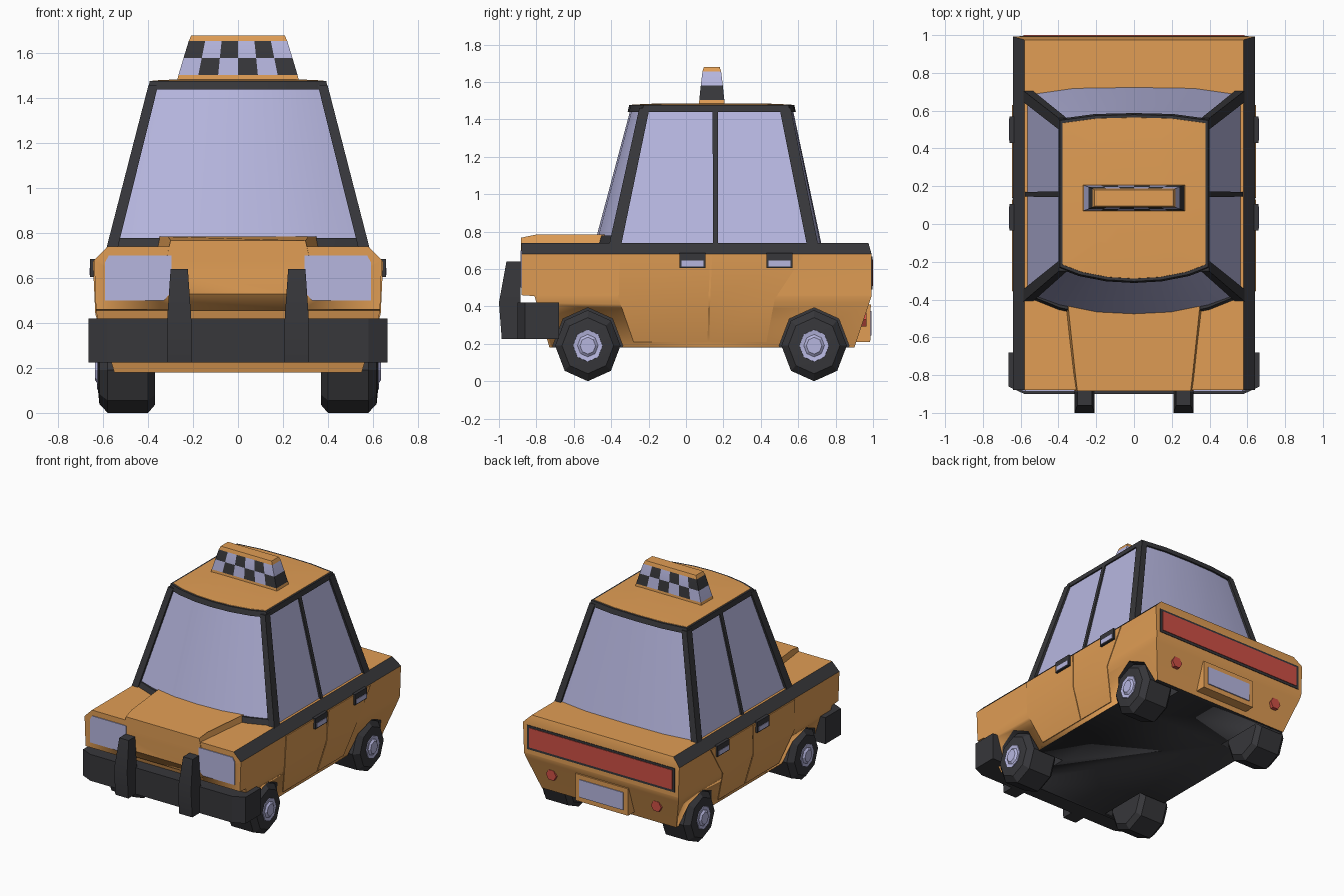
import bpy, bmesh, math

if "Cube" in bpy.data.objects:
    bpy.data.objects.remove(bpy.data.objects["Cube"])


def material(name, r, g, b):
    m = bpy.data.materials.new(name)
    m.diffuse_color = (r, g, b, 1)
    m.use_nodes = True
    m.node_tree.nodes["Principled BSDF"].inputs["Base Color"].default_value = m.diffuse_color
    return m


ORANGE = material("orange paint", 0.75, 0.34, 0.09)
DARK = material("dark trim", 0.038, 0.038, 0.043)
GLASS = material("pale lilac", 0.47, 0.47, 0.74)
RED = material("lamp red", 0.62, 0.08, 0.06)


def loft(name, rings, mats, rule=None, angle=30):
    """Skin equal-length rings of points, cap both ends, colour by rule(face)."""
    bm = bmesh.new()
    rows = [[bm.verts.new(p) for p in ring] for ring in rings]
    n = len(rows[0])
    faces = []
    for a, b in zip(rows, rows[1:]):
        for i in range(n):
            faces.append(bm.faces.new((a[i], a[(i + 1) % n], b[(i + 1) % n], b[i])))
    faces += [bm.faces.new(rows[0][::-1]), bm.faces.new(rows[-1])]
    bmesh.ops.recalc_face_normals(bm, faces=bm.faces)
    bm.normal_update()
    if rule:
        for k, f in enumerate(faces):
            f.material_index = rule(k, f)
    me = bpy.data.meshes.new(name)
    bm.to_mesh(me)
    bm.free()
    for m in mats:
        me.materials.append(m)
    me.shade_smooth()
    me.set_sharp_from_angle(angle=math.radians(angle))
    ob = bpy.data.objects.new(name, me)
    bpy.context.collection.objects.link(ob)
    return ob


def box(name, x0, x1, y0, y1, z0, z1, mat):
    return loft(name, [[(x0, y0, z), (x1, y0, z), (x1, y1, z), (x0, y1, z)] for z in (z0, z1)], [mat])


def prism_x(name, yz, x0, x1, mats, rule=None):
    return loft(name, [[(x, y, z) for y, z in yz] for x in (x0, x1)], mats, rule)


def prism_y(name, xz, y0, y1, mat):
    return loft(name, [[(x, y, z) for x, z in xz] for y in (y0, y1)], [mat])


def octagon(cy, cz, ry, rz):
    return [(cy + ry * math.cos(k * math.pi / 4), cz + rz * math.sin(k * math.pi / 4)) for k in range(8)]


def symmetric(half):
    """Mirror half an outline (first and last points on the centre line)."""
    return half + [(-x, y) for x, y in half[-2:0:-1]]


SIDES = ((1, "right"), (-1, "left"))
WHEELS = ((-0.525, "front"), (0.685, "rear"))

# Body shell: z, half width, front y, rear y
LEVELS = [(0.18, 0.55, -0.73, 0.90), (0.42, 0.625, -0.80, 0.98), (0.455, 0.632, -0.81, 0.992),
          (0.46, 0.632, -0.88, 0.992), (0.68, 0.64, -0.88, 0.992), (0.74, 0.58, -0.88, 0.975)]


def body_rule(k, f):
    n, z = f.normal, f.calc_center_median().z
    return 1 if n.z < -0.9 and z < 0.2 or (z > 0.69 and abs(n.x) > 0.3) else 0


body = loft("body", [[(-x, a, z), (x, a, z), (x, b, z), (-x, b, z)] for z, x, a, b in LEVELS],
            [ORANGE, DARK], body_rule, 25)

# Wheel wells and the undercut below the grille
cutters = [prism_x("cutter", [(-0.95, 0.53), (-0.88, 0.53), (-0.81, 0.44), (-0.95, 0.44)], -0.29, 0.29,
                   [ORANGE, DARK])]
for s, _ in SIDES:
    for cy, _ in WHEELS:
        cutters.append(prism_x("cutter", octagon(cy, 0.19, 0.187, 0.203), s * 0.34, s * 0.8,
                               [ORANGE, DARK], lambda k, f: 1))
for c in cutters:
    c.hide_render = True
    mod = body.modifiers.new("cut", 'BOOLEAN')
    mod.operation, mod.solver, mod.object = 'DIFFERENCE', 'EXACT', c
bpy.context.view_layer.update()
cut_mesh = bpy.data.meshes.new_from_object(body.evaluated_get(bpy.context.evaluated_depsgraph_get()))
body.modifiers.clear()
body.data = cut_mesh
for c in cutters:
    bpy.data.objects.remove(c)

# Hood bulge
loft("hood", [[(-xf, -0.883, zf), (xf, -0.883, zf), (xm, -0.80, zm), (xr, -0.42, zm), (-xr, -0.42, zm), (-xm, -0.80, zm)]
              for xf, xm, xr, zf, zm in ((0.315, 0.325, 0.37, 0.70, 0.70), (0.30, 0.31, 0.35, 0.767, 0.784))],
     [ORANGE])

# Cabin glass
base = symmetric([(0, -0.49), (0.2, -0.48), (0.4, -0.44), (0.565, -0.38), (0.565, 0.685), (0.32, 0.72), (0, 0.725)])
top = symmetric([(0, -0.295), (0.14, -0.287), (0.28, -0.26), (0.385, -0.22), (0.385, 0.54), (0.2, 0.565), (0, 0.57)])
loft("cabin_glass", [[(x, y, 0.73) for x, y in base], [(x, y, 1.46) for x, y in top]], [GLASS])


# Roof rim and roof panel
def roof_ring(s, z):
    return [(x * s, 0.135 + (y - 0.135) * s, z) for x, y in top]


loft("roof_rim", [roof_ring(1.04, 1.44), roof_ring(1.02, 1.477)], [DARK])
loft("roof_panel", [roof_ring(1.0, 1.46), roof_ring(0.985, 1.479), roof_ring(0.6, 1.486)], [ORANGE])

# Cowl under the windscreen
cowl = [(-0.575, -0.385), (-0.4, -0.455), (-0.2, -0.496), (0.2, -0.496), (0.4, -0.455), (0.575, -0.385),
        (0.54, -0.34), (-0.54, -0.34)]
loft("windscreen_cowl", [[(x, y, 0.735) for x, y in cowl], [(x * 0.98, y + 0.012, 0.778) for x, y in cowl]], [DARK])


# Pillars: y span at the foot and at the roof
def pillar(name, s, foot, head, xf, xh):
    loft(name, [[(s * x0, y0, z), (s * x1, y0, z), (s * x1, y1, z), (s * x0, y1, z)]
                for (x0, x1), (y0, y1), z in ((xf, foot, 0.735), (xh, head, 1.46))], [DARK])


for s, side in SIDES:
    pillar(side + "_front_pillar", s, (-0.41, -0.345), (-0.25, -0.195), (0.535, 0.585), (0.355, 0.398))
    pillar(side + "_middle_pillar", s, (0.145, 0.17), (0.142, 0.172), (0.54, 0.578), (0.36, 0.395))
    pillar(side + "_rear_pillar", s, (0.645, 0.705), (0.50, 0.56), (0.535, 0.585), (0.355, 0.398))

    # Door panels following the side of the body
    for name, spans in (("front", ((-0.28, 0.115), (-0.36, 0.12), (-0.355, 0.13))),
                        ("rear", ((0.125, 0.43), (0.13, 0.475), (0.14, 0.63)))):
        rings = []
        for (y0, y1), z, x in zip(spans, (0.21, 0.44, 0.675), (0.565, 0.635, 0.646)):
            rings.append([(s * (x - 0.03), y0, z), (s * x, y0, z), (s * x, y1, z), (s * (x - 0.03), y1, z)])
        loft(f"{side}_{name}_door", rings, [ORANGE])

    # Door handles with a pale inset
    for y, name in ((-0.035, "front"), (0.43, "rear")):
        a, b = sorted((s * 0.62, s * 0.658))
        box(f"{side}_{name}_handle", a, b, y, y + 0.14, 0.605, 0.685, DARK)
        a, b = sorted((s * 0.655, s * 0.661))
        box(f"{side}_{name}_handle_plate", a, b, y + 0.012, y + 0.128, 0.613, 0.645, GLASS)

    # Wheels: tyre and hub turned from (x, radius) profiles
    for cy, name in WHEELS:
        for part, prof, mat in (
                ("tyre", ((0.37, 0.13), (0.37, 0.155), (0.40, 0.19), (0.58, 0.19), (0.617, 0.15), (0.622, 0.10)), DARK),
                ("hub", ((0.58, 0.09), (0.628, 0.085), (0.624, 0.06), (0.636, 0.045)), GLASS)):
            loft(f"{side}_{name}_{part}",
                 [[(s * x, y, z) for y, z in octagon(cy, 0.19, r * 0.92, r)] for x, r in prof], [mat], angle=20)

    # Headlights
    prism_y(side + "_headlight", [(s * x, z) for x, z in ((0.295, 0.70), (0.575, 0.70), (0.592, 0.67), (0.592, 0.50),
                                                         (0.33, 0.50), (0.295, 0.54))], -0.886, -0.878, GLASS)

    # Bumper guards
    a, b = s * 0.208, s * 0.315
    loft(side + "_bumper_guard", [[(a + d * s, y0, z), (b - d * s, y0, z), (b - d * s, y1, z), (a + d * s, y1, z)]
                                  for z, y0, y1, d in ((0.225, -0.985, -0.86, 0), (0.42, -1.0, -0.885, 0),
                                                       (0.64, -0.96, -0.885, 0.015))], [DARK])

    # Round rear lamps
    prism_y(side + "_rear_lamp", [(s * 0.43 + 0.042 * math.cos(k * math.pi / 3), 0.33 + 0.042 * math.sin(k * math.pi / 3))
                                  for k in range(6)], 0.92, 0.965, RED)

# Front bumper with chamfered corners
bumper = [(-0.665, -0.68), (-0.665, -0.86), (-0.58, -0.9), (0.58, -0.9), (0.665, -0.86), (0.665, -0.68)]
loft("front_bumper", [[(x, y, z) for x, y in bumper] for z in (0.225, 0.42)], [DARK], angle=20)

# Rear light panel and plate
box("rear_light_frame", -0.605, 0.605, 0.985, 0.996, 0.49, 0.668, DARK)
box("rear_light_panel", -0.585, 0.585, 0.99, 1.0, 0.508, 0.652, RED)
prism_x("plate_holder", [(0.90, 0.21), (0.985, 0.21), (0.988, 0.41), (0.90, 0.41)], -0.215, 0.215, [ORANGE])
box("rear_plate", -0.18, 0.18, 0.985, 0.993, 0.245, 0.375, GLASS)

# Roof sign: checkered sides between an orange base and cap
rings = []
for z, hx, hy in ((1.475, 0.272, 0.07), (1.503, 0.265, 0.067), (1.58, 0.242, 0.059), (1.655, 0.219, 0.05), (1.68, 0.208, 0.042)):
    xs = [hx * (i / 3 - 1) for i in range(7)]
    rings.append([(x, 0.138 - hy, z) for x in xs] + [(x, 0.138 + hy, z) for x in xs[::-1]])


def checker(k, f):
    row, i = divmod(k, 14)
    if row not in (1, 2):
        return 0
    col = 5 if i == 6 else 0 if i == 13 else i if i < 6 else 12 - i
    return 1 + (col + row) % 2


loft("roof_sign", rings, [ORANGE, DARK, GLASS], lambda k, f: checker(k, f))
